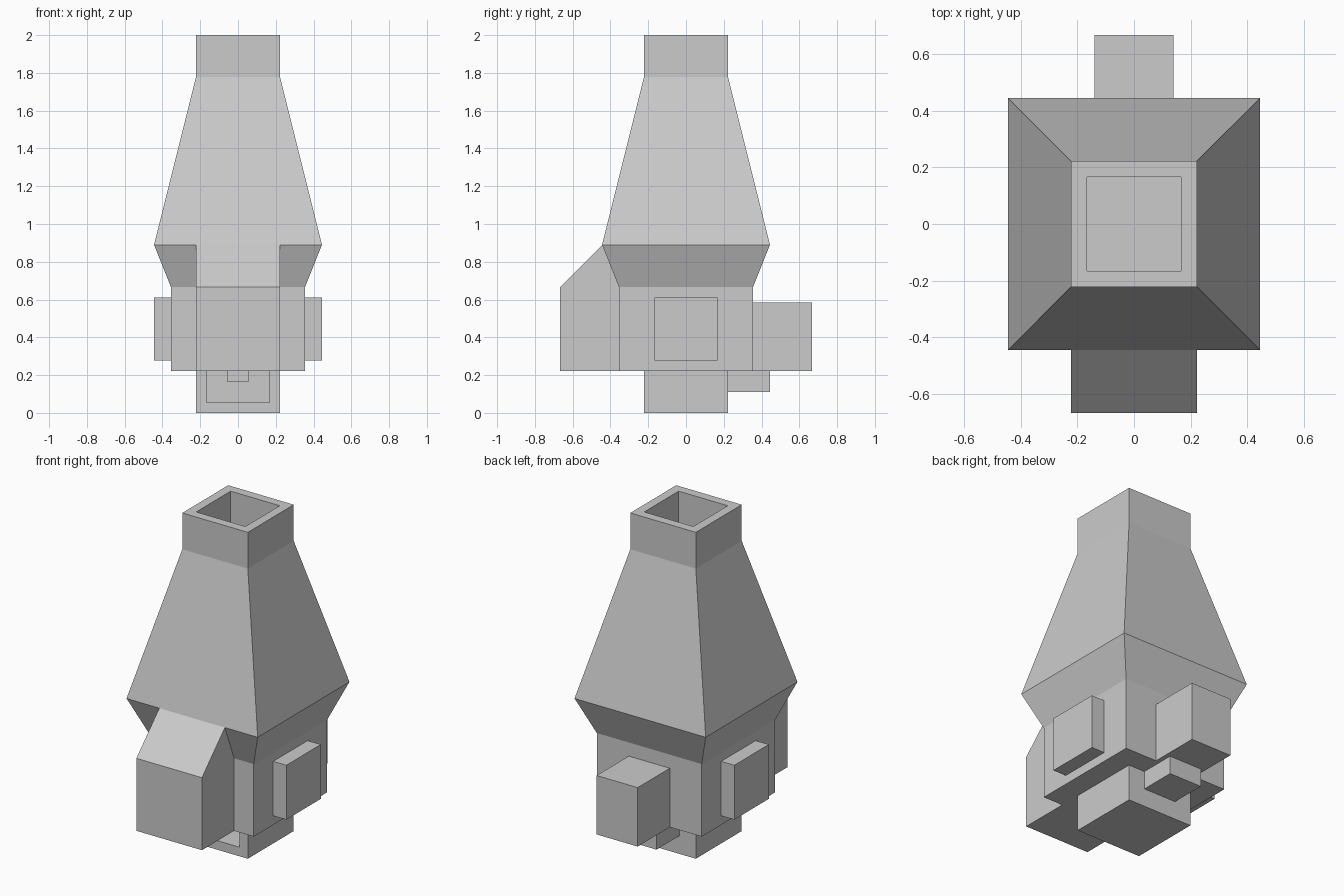
import bpy
import bmesh

U = 1 / 18  # wall thickness, used as the modelling unit

cube = bpy.data.objects.get("Cube")
if cube:
    bpy.data.objects.remove(cube, do_unlink=True)

grey = bpy.data.materials.new("plain grey")
grey.use_nodes = True
GREY = (0.6, 0.6, 0.6, 1)
grey.diffuse_color = GREY
grey.node_tree.nodes["Principled BSDF"].inputs["Base Color"].default_value = GREY


def loft(name, rings):
    """Skin a list of matching point rings and cap both ends."""
    bm = bmesh.new()
    loops = [[bm.verts.new([c * U for c in p]) for p in ring] for ring in rings]
    n = len(loops[0])
    for a, b in zip(loops, loops[1:]):
        for i in range(n):
            j = (i + 1) % n
            bm.faces.new((a[i], a[j], b[j], b[i]))
    bm.faces.new(loops[0])
    bm.faces.new(loops[-1])
    bmesh.ops.recalc_face_normals(bm, faces=bm.faces)
    mesh = bpy.data.meshes.new(name)
    bm.to_mesh(mesh)
    bm.free()
    mesh.materials.append(grey)
    obj = bpy.data.objects.new(name, mesh)
    bpy.context.collection.objects.link(obj)
    return obj


def rect(x0, x1, y0, y1, z):
    return [(x0, y0, z), (x1, y0, z), (x1, y1, z), (x0, y1, z)]


def box(name, x0, x1, y0, y1, z0, z1):
    return loft(name, [rect(x0, x1, y0, y1, z) for z in (z0, z1)])


def cut(obj, cutter):
    mod = obj.modifiers.new("cut", 'BOOLEAN')
    mod.operation = 'DIFFERENCE'
    mod.solver = 'EXACT'
    mod.object = cutter
    bpy.context.view_layer.objects.active = obj
    bpy.ops.object.modifier_apply(modifier=mod.name)


# Square stack: foot, firebox, flare, tapering hood and neck
profile = [(4, 0), (4, 4), (6.4, 4), (6.4, 12), (8, 16), (4, 32), (4, 36)]
stack = loft("chimney_stack", [rect(-h, h, -h, h, z) for h, z in profile])

# Rear duct under the body
duct = box("rear_duct", -2, 2, 4, 8, 2, 4)

# Hollow flue, front opening of the foot and the passage into the duct
flue = box("flue_cutter", -3, 3, -3, 3, 1, 38)
mouth = box("mouth_cutter", -3, 3, -5, 0, 1, 4)
passage = box("passage_cutter", -1, 1, 0, 7, 3, 4)
for cutter in (flue, mouth):
    cut(stack, cutter)
for target in (stack, duct):
    cut(target, passage)
for cutter in (flue, mouth, passage):
    bpy.data.objects.remove(cutter, do_unlink=True)

# Front hopper with a sloping roof that meets the flare
side = [(-12, 4), (-12, 12), (-8, 16), (-6.4, 12), (-6.4, 4)]
loft("front_hopper", [[(x, y, z) for y, z in side] for x in (-4, 4)])

# Rear box and the two side panels
box("rear_box", -2.5, 2.5, 6.4, 12, 4, 10.5)
for name, s in (("left_panel", 1), ("right_panel", -1)):
    x0, x1 = sorted((6.4 * s, 8 * s))
    box(name, x0, x1, -3, 3, 5, 11)
